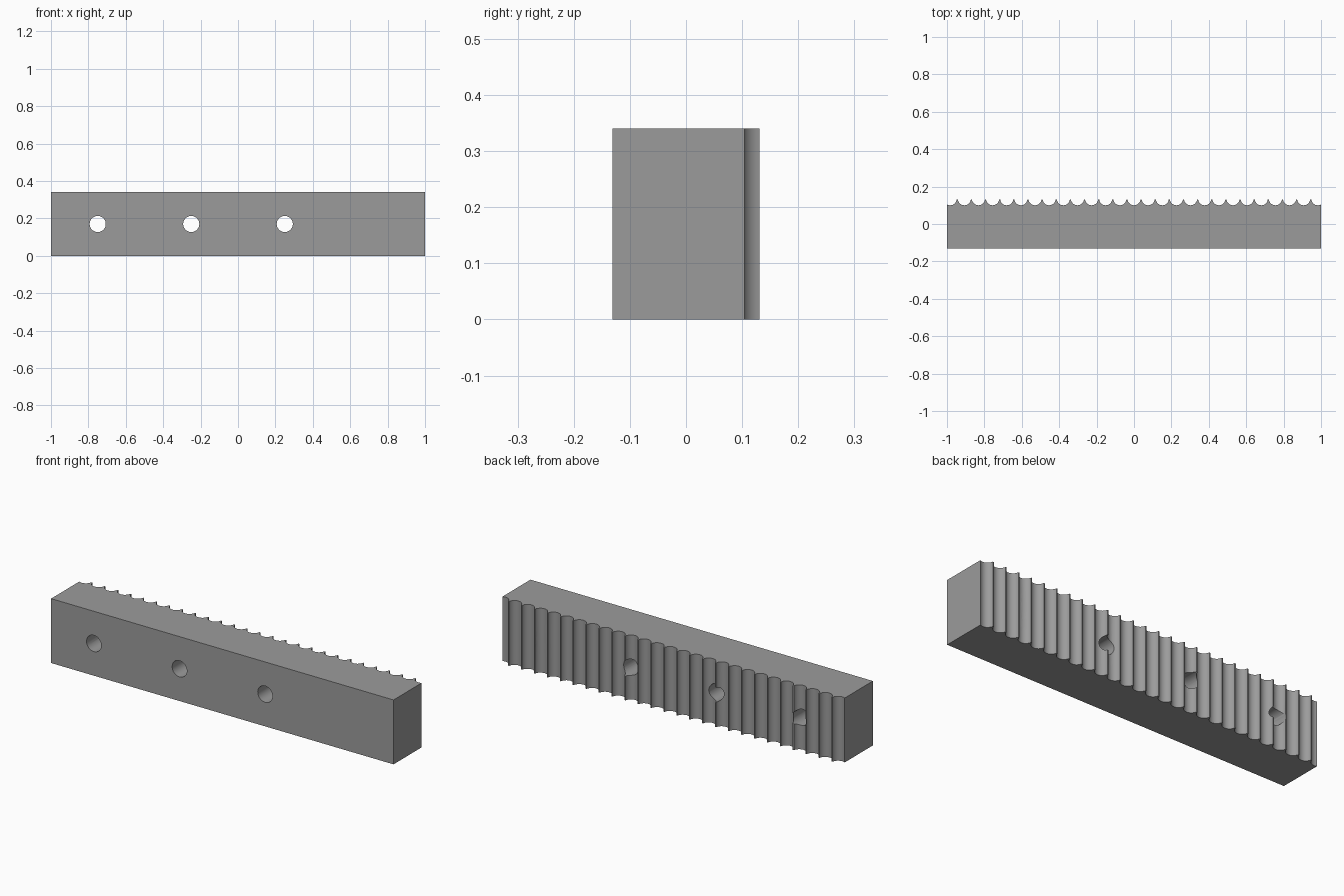
import bpy, bmesh, math

if "Cube" in bpy.data.objects:
    bpy.data.objects.remove(bpy.data.objects["Cube"])

FRONT, BACK, HEIGHT = -0.131, 0.131, 0.34   # body extents
PITCH = 0.0756                              # groove spacing
TIP = 0.006                                 # flat width of each ridge tip
DEPTH = 0.031                               # groove depth
HOLE_R, HOLE_Z = 0.043, 0.17
STEPS = 16                                  # segments per groove arc

steel = bpy.data.materials.new("grey steel")
steel.diffuse_color = (0.33, 0.33, 0.33, 1)
steel.use_nodes = True
steel.node_tree.nodes["Principled BSDF"].inputs["Base Color"].default_value = steel.diffuse_color


def make_object(name, bm):
    bmesh.ops.recalc_face_normals(bm, faces=bm.faces)
    mesh = bpy.data.meshes.new(name)
    bm.to_mesh(mesh)
    bm.free()
    obj = bpy.data.objects.new(name, mesh)
    bpy.context.collection.objects.link(obj)
    mesh.materials.append(steel)
    return obj


# Scalloped back edge: a row of round grooves, clipped at both ends
half_w = (PITCH - TIP) / 2
radius = (half_w ** 2 + DEPTH ** 2) / (2 * DEPTH)
centre_y = BACK - DEPTH + radius
sweep = math.atan2(half_w, radius - DEPTH)
edge = []
for i in range(-13, 14):
    cx = i * PITCH
    for s in range(STEPS + 1):
        a = -sweep + 2 * sweep * s / STEPS
        x = cx + radius * math.sin(a)
        if abs(x) < 0.998:
            edge.append((x, centre_y - radius * math.cos(a)))
end_off = 1 - 13 * PITCH
end_y = centre_y - math.sqrt(radius ** 2 - end_off ** 2)
profile = [(1, FRONT), (-1, FRONT), (-1, end_y)] + edge + [(1, end_y)]

# Rack body: extruded profile
bm = bmesh.new()
base = bm.faces.new([bm.verts.new((x, y, 0)) for x, y in profile])
ext = bmesh.ops.extrude_face_region(bm, geom=[base])
top = [v for v in ext["geom"] if isinstance(v, bmesh.types.BMVert)]
bmesh.ops.translate(bm, verts=top, vec=(0, 0, HEIGHT))
rack = make_object("grooved_rack", bm)

# Hole cutter: four cylinders along y
bm = bmesh.new()
for x in (-0.75, -0.25, 0.25, 0.75):
    new = bmesh.ops.create_cone(bm, cap_ends=True, segments=48, radius1=HOLE_R,
                                radius2=HOLE_R, depth=0.6)["verts"]
    for v in new:
        v.co = (v.co.x + x, v.co.z, v.co.y + HOLE_Z)
cutter = make_object("hole_cutter", bm)
cutter.hide_render = True

# Cut the through holes, then drop the cutter
cut = rack.modifiers.new("holes", 'BOOLEAN')
cut.operation = 'DIFFERENCE'
cut.solver = 'EXACT'
cut.object = cutter
bpy.ops.object.select_all(action='DESELECT')
bpy.context.view_layer.objects.active = rack
rack.select_set(True)
bpy.ops.object.modifier_apply(modifier=cut.name)
bpy.data.objects.remove(cutter)

# Smooth groove and hole walls, crisp edges
bpy.ops.object.shade_smooth_by_angle(angle=math.radians(30))
